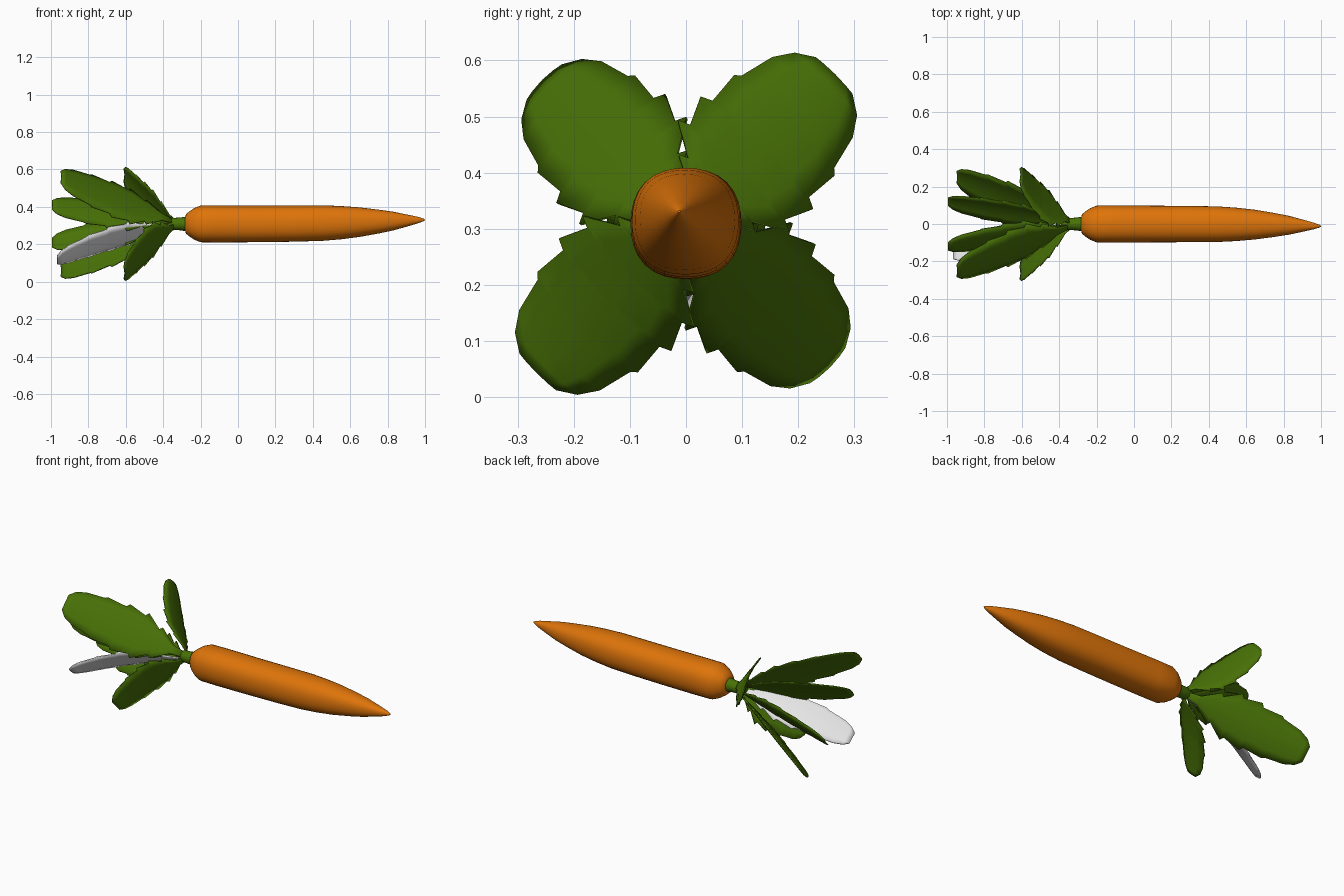
import bpy, bmesh, math
from mathutils import Vector

if "Cube" in bpy.data.objects:
    bpy.data.objects.remove(bpy.data.objects["Cube"])

CZ = 0.309  # height of the root's axis


def material(name, rgb):
    m = bpy.data.materials.new(name)
    m.diffuse_color = (*rgb, 1)
    m.use_nodes = True
    m.node_tree.nodes["Principled BSDF"].inputs["Base Color"].default_value = m.diffuse_color
    return m


ORANGE = material("carrot orange", (0.73, 0.175, 0.003))
GREEN = material("leaf green", (0.066, 0.168, 0.002))
WHITE = material("plain white", (0.8, 0.8, 0.8))


def finish(bm, name, mat, angle=40):
    bmesh.ops.recalc_face_normals(bm, faces=bm.faces)
    me = bpy.data.meshes.new(name)
    bm.to_mesh(me)
    bm.free()
    ob = bpy.data.objects.new(name, me)
    bpy.context.collection.objects.link(ob)
    me.materials.append(mat)
    bpy.ops.object.select_all(action='DESELECT')
    ob.select_set(True)
    bpy.context.view_layer.objects.active = ob
    bpy.ops.object.shade_smooth_by_angle(angle=math.radians(angle))
    return ob


def lathe_x(name, rings, mat, square=0.0, n=32):
    """Rings of (x, radius, y centre, z centre) joined along x, slightly squared."""
    bm = bmesh.new()
    loops = []
    for x, r, cy, cz in rings:
        loop = []
        for i in range(n):
            a = math.tau * i / n
            rr = r * (1 + square * (1 - math.cos(4 * a)) / 2)
            loop.append(bm.verts.new((x, cy + rr * math.cos(a), cz + rr * math.sin(a))))
        loops.append(loop)
    for a, b in zip(loops, loops[1:]):
        for i in range(n):
            j = (i + 1) % n
            bm.faces.new((a[i], a[j], b[j], b[i]))
    bm.faces.new(loops[0])
    bm.faces.new(loops[-1])
    return finish(bm, name, mat)


# Root: blunt shoulder, long body, slightly raised tip
profile = [(-.283, .035), (-.278, .052), (-.26, .067), (-.235, .084), (-.2, .098),
           (-.1, .099), (.1, .098), (.3, .097), (.45, .095), (.55, .089), (.65, .079),
           (.75, .064), (.83, .050), (.9, .033), (.96, .018), (.99, .008), (1, .002)]
lathe_x("carrot_root",
        [(x, r, -.012 * max(0, x) ** 3, CZ + .022 * max(0, x) ** 2) for x, r in profile],
        ORANGE, square=0.05)

# Stem
lathe_x("stem", [(-.39, .018, 0, CZ), (-.35, .032, 0, CZ), (-.31, .034, 0, CZ),
                 (-.27, .04, 0, CZ)], GREEN, n=16)

# Toothed leaf outline: (position along the leaf, share of half width)
OUTLINE = [(0, .1), (.13, .22), (.26, .75), (.28, .62), (.40, 1.1), (.42, .94),
           (.56, 1.12), (.58, .96), (.73, 1), (.75, .92), (.89, .80), (.96, .62), (1, .36)]
COLS = [-1, -.6, 0, .6, 1]


def leaf(name, angle, ctrl, tip, half, mat=GREEN):
    """Leaf swept along a curve in the (x, radius) plane, turned by angle about x."""
    a = math.radians(angle)
    out = Vector((0, math.cos(a), math.sin(a)))
    side = Vector((0, -math.sin(a), math.cos(a)))
    p0, p1, p2 = Vector((-.33, .012)), Vector(ctrl), Vector(tip)
    bm = bmesh.new()
    rows = []
    for t, w in OUTLINE:
        p = p0 * (1 - t) ** 2 + p1 * 2 * t * (1 - t) + p2 * t * t
        d = ((p1 - p0) * (1 - t) + (p2 - p1) * t).normalized()
        inward = Vector((-d.y, 0, 0)) + out * d.x
        row = []
        for c in COLS:
            co = Vector((p.x, 0, CZ)) + out * p.y + side * (c * w * half)
            co += inward * (0.14 * half * w * c * c)
            row.append(bm.verts.new(co))
        rows.append(row)
    for r, s in zip(rows, rows[1:]):
        for i in range(len(COLS) - 1):
            bm.faces.new((r[i], r[i + 1], s[i + 1], s[i]))
    ob = finish(bm, name, mat)
    mod = ob.modifiers.new("thickness", 'SOLIDIFY')
    mod.thickness = 0.006
    mod.offset = 0
    return ob


# Outer leaves: two short spreading ones and two long ones, in opposite pairs
for i, ang in enumerate((45, 225)):
    leaf(f"short_leaf_{i + 1}", ang, (-.47, .14), (-.605, .375), .126)
for i, ang in enumerate((135, 315)):
    leaf(f"long_leaf_{i + 1}", ang, (-.62, .18), (-.945, .36), .122)

# Inner leaves: two green, one white
for i, ang in enumerate((140, 320)):
    leaf(f"inner_leaf_{i + 1}", ang, (-.65, .085), (-.993, .16), .088)
leaf("white_leaf", 230, (-.65, .075), (-.965, .255), .09, WHITE)
